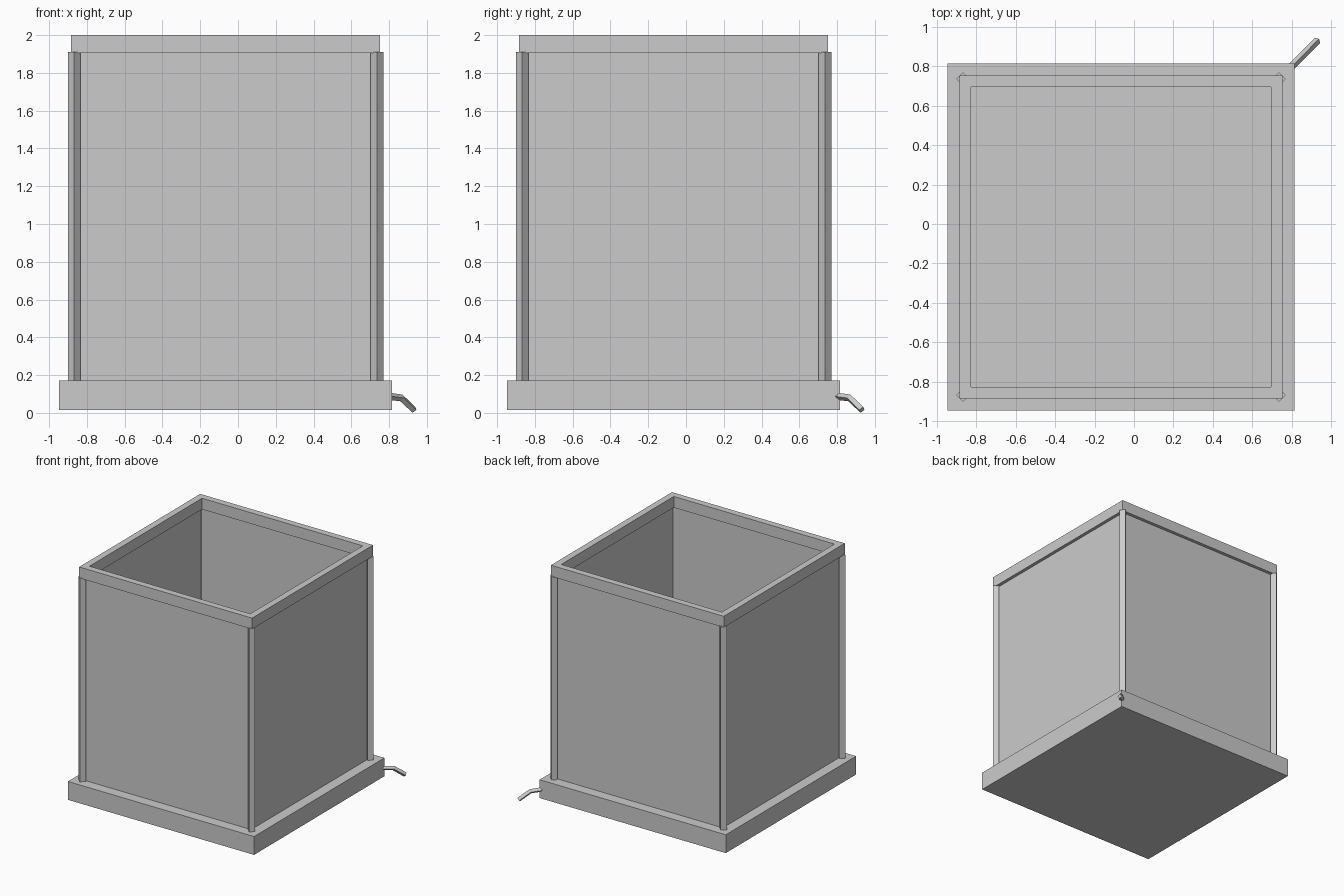
import bpy, bmesh, math
from mathutils import Vector

if "Cube" in bpy.data.objects:
    bpy.data.objects.remove(bpy.data.objects["Cube"])

C = -0.066  # centre of the box body in x and y


def make_object(name, bm):
    bmesh.ops.recalc_face_normals(bm, faces=bm.faces)
    me = bpy.data.meshes.new(name)
    bm.to_mesh(me)
    bm.free()
    ob = bpy.data.objects.new(name, me)
    bpy.context.collection.objects.link(ob)
    return ob


def square(bm, half, z):
    return [bm.verts.new((C + sx * half, C + sy * half, z))
            for sx, sy in ((-1, -1), (1, -1), (1, 1), (-1, 1))]


def bridge(bm, a, b):
    n = len(a)
    for i in range(n):
        bm.faces.new((a[i], a[(i + 1) % n], b[(i + 1) % n], b[i]))


def square_ring(name, outer, inner, z0, z1):
    bm = bmesh.new()
    loops = [square(bm, outer, z0), square(bm, outer, z1),
             square(bm, inner, z1), square(bm, inner, z0)]
    for i in range(4):
        bridge(bm, loops[i], loops[(i + 1) % 4])
    return make_object(name, bm)


def prism(name, rings):
    bm = bmesh.new()
    loops = [[bm.verts.new(p) for p in ring] for ring in rings]
    for a, b in zip(loops, loops[1:]):
        bridge(bm, a, b)
    bm.faces.new(loops[0])
    bm.faces.new(loops[-1])
    return make_object(name, bm)


# Base slab
prism("base_slab", [[(C + sx * 0.881, C + sy * 0.881, z)
                     for sx, sy in ((-1, -1), (1, -1), (1, 1), (-1, 1))]
                    for z in (0.015, 0.172)])

# Thin side walls and top rim
square_ring("side_walls", 0.790, 0.785, 0.165, 1.915)
square_ring("top_rim", 0.818, 0.761, 1.905, 2.0)

# Diamond-section corner posts
r = 0.034
for label, sx, sy in (("front_left", -1, -1), ("front_right", 1, -1),
                      ("back_right", 1, 1), ("back_left", -1, 1)):
    x, y = C + sx * 0.801, C + sy * 0.801
    prism("post_" + label, [[(x + r, y, z), (x, y + r, z), (x - r, y, z), (x, y - r, z)]
                            for z in (0.165, 1.91)])

# Bent spout (cable) leaving the back right corner, diamond section
path = [Vector((d, d, z)) for d, z in ((0.79, 0.089), (0.866, 0.079), (0.931, 0.016))]
side = Vector((1, -1, 0)).normalized()
rad = 0.019
rings = []
for i, p in enumerate(path):
    t = Vector((0, 0, 0))
    if i > 0:
        t += (p - path[i - 1]).normalized()
    if i < len(path) - 1:
        t += (path[i + 1] - p).normalized()
    up = side.cross(t.normalized())
    rings.append([p + rad * (math.cos(a) * side + math.sin(a) * up)
                  for a in (k * math.pi / 2 for k in range(4))])
prism("corner_spout", rings)
